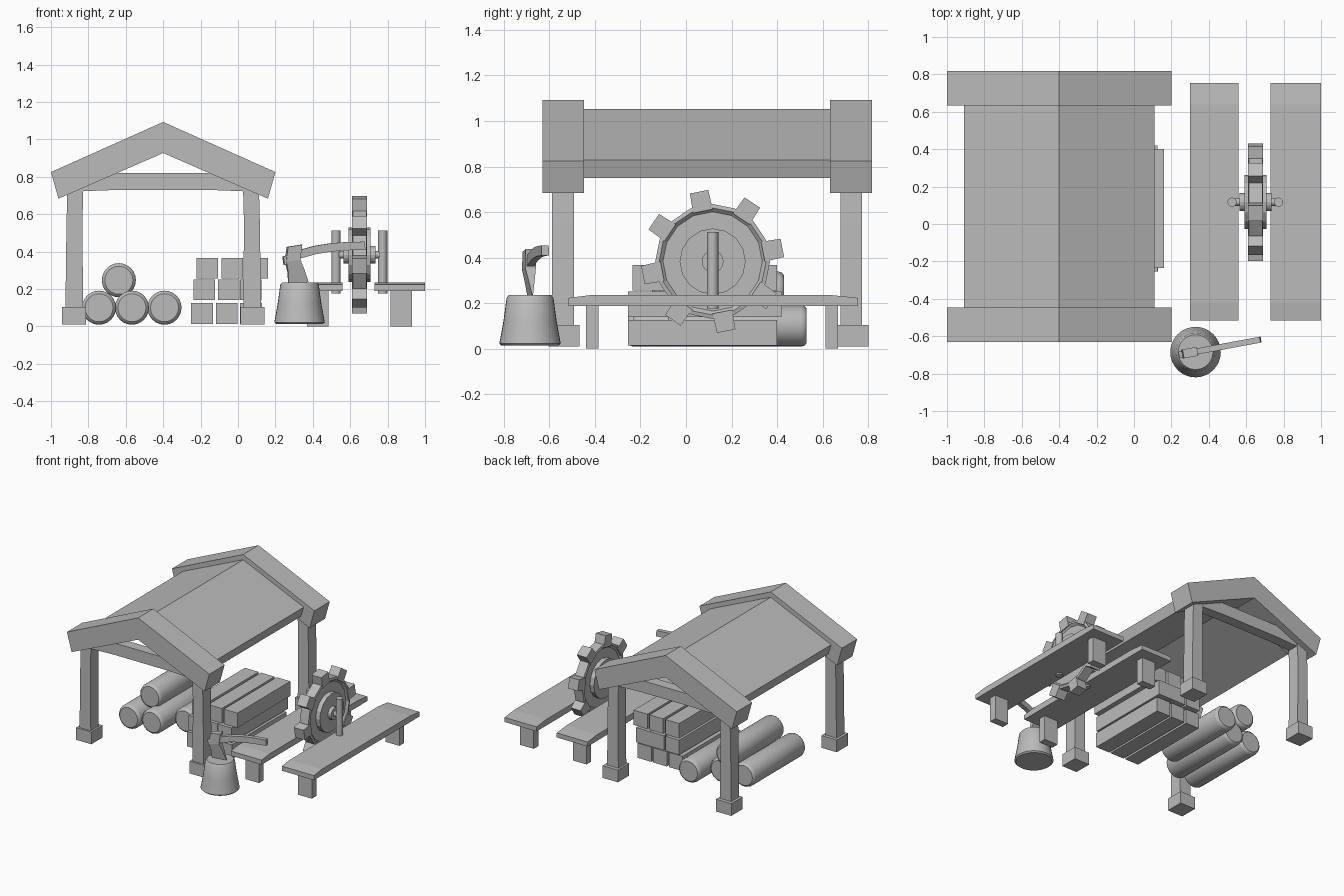
import bpy
import bmesh
from math import cos, sin, pi, radians
from mathutils import Matrix, Vector

default = bpy.data.objects.get("Cube")
if default:
    bpy.data.objects.remove(default, do_unlink=True)

grey = bpy.data.materials.new("plain_grey")
grey.use_nodes = True
grey.diffuse_color = (0.5, 0.5, 0.5, 1)
grey.node_tree.nodes["Principled BSDF"].inputs["Base Color"].default_value = (0.5, 0.5, 0.5, 1)


def finish(name, bm, smooth=False):
    bmesh.ops.recalc_face_normals(bm, faces=bm.faces)
    mesh = bpy.data.meshes.new(name)
    bm.to_mesh(mesh)
    bm.free()
    mesh.materials.append(grey)
    obj = bpy.data.objects.new(name, mesh)
    bpy.context.collection.objects.link(obj)
    if smooth:
        bpy.ops.object.select_all(action="DESELECT")
        obj.select_set(True)
        bpy.context.view_layer.objects.active = obj
        bpy.ops.object.shade_smooth_by_angle(angle=radians(35))
    return obj


def loft(name, rings, smooth=False):
    """Skin a list of equal-sized rings and cap both ends."""
    bm = bmesh.new()
    loops = [[bm.verts.new(p) for p in ring] for ring in rings]
    n = len(loops[0])
    for a, b in zip(loops, loops[1:]):
        for i in range(n):
            j = (i + 1) % n
            bm.faces.new((a[i], a[j], b[j], b[i]))
    bm.faces.new(loops[0])
    bm.faces.new(loops[-1])
    return finish(name, bm, smooth)


def box(name, x, y, z):
    return loft(name, [[(x[0], y[0], h), (x[1], y[0], h), (x[1], y[1], h), (x[0], y[1], h)] for h in z])


def prism_y(name, outline, y0, y1):
    return loft(name, [[(x, y, z) for x, z in outline] for y in (y0, y1)])


def prism_x(name, outline, x0, x1):
    return loft(name, [[(x, y, z) for y, z in outline] for x in (x0, x1)])


def lathe(name, profile, centre, axis, sides, smooth=False):
    """Revolve (distance along axis, radius) pairs around an axis."""
    turn = Vector((0, 0, 1)).rotation_difference(Vector(axis)).to_matrix()
    rings = []
    for d, r in profile:
        ring = [Vector((r * cos(2 * pi * i / sides), r * sin(2 * pi * i / sides), d)) for i in range(sides)]
        rings.append([Vector(centre) + turn @ p for p in ring])
    return loft(name, rings, smooth)


# Shed roof and gable frames, symmetric about the ridge
RIDGE = -0.4


def chevron(top, eave, inner, half, inner_half, low):
    right = [(half, eave), (inner_half, low)]
    return ([(RIDGE, top)] + [(RIDGE + x, z) for x, z in right] + [(RIDGE, inner)]
            + [(RIDGE - x, z) for x, z in reversed(right)])


gable = chevron(1.093, 0.825, 0.927, 0.6, 0.56, 0.683)
prism_y("roof_panels", chevron(1.053, 0.828, 0.965, 0.51, 0.485, 0.75), -0.45, 0.635)

for label, y0, y1, post_y, foot_y in (("front", -0.63, -0.447, -0.54, -0.535),
                                      ("back", 0.633, 0.818, 0.726, 0.733)):
    prism_y(label + "_gable", gable, y0, y1)
    # tie beam, bowed slightly upward
    beam = [(-0.84, 0.722), (-0.64, 0.73), (-0.16, 0.73), (0.04, 0.722), (0.04, 0.82), (-0.84, 0.82)]
    prism_y(label + "_tie_beam", beam, post_y - 0.04, post_y + 0.04)
    for side, s in (("right", -1), ("left", 1)):
        rings = []
        for z, inner, outer in ((0.08, 0.428, 0.523), (0.55, 0.432, 0.517), (0.74, 0.427, 0.512)):
            a, b = RIDGE + s * inner, RIDGE + s * outer
            rings.append([(a, post_y - 0.048, z), (b, post_y - 0.048, z),
                          (b, post_y + 0.048, z), (a, post_y + 0.048, z)])
        loft(f"{label}_{side}_post", rings)
        xs = sorted((RIDGE + s * 0.413, RIDGE + s * 0.542))
        box(f"{label}_{side}_foot", xs, (foot_y - 0.068, foot_y + 0.068), (0.01, 0.103))

# Stacked logs with softened ends
for x, z, y0, y1 in ((-0.743, 0.1, -0.255, 0.37), (-0.567, 0.1, -0.23, 0.4),
                     (-0.393, 0.1, -0.08, 0.53), (-0.637, 0.247, -0.15, 0.43)):
    length = y1 - y0
    lathe("log", [(0, 0.075), (0.008, 0.086), (0.022, 0.091), (length - 0.022, 0.091),
                  (length - 0.008, 0.086), (length, 0.075)], (x, y0, z), (0, 1, 0), 24, True)

# Pile of squared timbers, three rows of three
for row, (z, starts) in enumerate(((0.013, (-0.25, -0.118, 0.012)), (0.14, (-0.237, -0.108, 0.01)),
                                   (0.255, (-0.222, -0.087, 0.045)))):
    for col, x in enumerate(starts):
        y0 = -0.235 if row == 2 else -0.255
        y1 = 0.42 if row == 1 else 0.4
        box("timber", (x, x + 0.115), (y0, y1), (z, z + 0.112))

# Two benches with gently sloping ends
for x0, x1, leg in ((0.3, 0.56, 0.37), (0.73, 1.0, 0.815)):
    top = [(-0.515, 0.188), (0.755, 0.188), (0.755, 0.223), (0.64, 0.235), (-0.42, 0.235), (-0.515, 0.223)]
    prism_x("bench_top", top, x0, x1)
    for y in (-0.44, 0.612):
        box("bench_leg", (leg, leg + 0.115), (y, y + 0.056), (0, 0.19))

# Toothed wheel: rim with recessed web, thick centre disc and hub
WHEEL = Vector((0.65, 0.117, 0.383))
half_wheel = [(0.085, 0.036), (0.085, 0.048), (0.058, 0.048), (0.058, 0.145), (0.024, 0.145),
              (0.024, 0.218), (0.04, 0.235), (0.036, 0.252)]
lathe("saw_wheel", half_wheel + [(-d, r) for d, r in reversed(half_wheel)], WHEEL, (1, 0, 0), 16)
for i in range(8):
    turn = Matrix.Rotation(radians(11 + 45 * i), 3, "X")
    rings = []
    for r, w in ((0.225, 0.044), (0.312, 0.041)):
        corners = ((-0.041, -w), (0.041, -w), (0.041, w), (-0.041, w))
        rings.append([WHEEL + turn @ Vector((x, y, r)) for x, y in corners])
    loft("wheel_tooth", rings)

# Axle and the two upright crank bars
lathe("axle", [(-0.13, 0.02), (0.13, 0.02)], WHEEL, (1, 0, 0), 12, True)
for x in (0.524, 0.773):
    lathe("crank_bar", [(0, 0.025), (0.335, 0.025)], (x, WHEEL.y, 0.177), (0, 0, 1), 12, True)

# Chopping block
lathe("chopping_block", [(0.013, 0.125), (0.022, 0.135), (0.12, 0.117), (0.222, 0.103), (0.236, 0.093)],
      (0.329, -0.685, 0), (0, 0, 1), 32, True)

# Axe: built along x, then swung about the blade
place = Matrix.Translation((0.3, -0.688, 0)) @ Matrix.Rotation(radians(10.5), 4, "Z")

centre_line = [(-0.055, 0.35), (0.02, 0.382), (0.11, 0.407), (0.2, 0.422), (0.29, 0.429), (0.386, 0.431)]
rings = []
for x, z in centre_line:
    h = 0.022
    rings.append([(x, -0.016, z - h), (x, 0.016, z - h), (x - 0.006, 0.016, z + h), (x - 0.006, -0.016, z + h)])
loft("axe_handle", rings).matrix_world = place

rings = []
for z, a, b, w in ((0.225, -0.032, 0.078, 0.002), (0.29, -0.034, 0.054, 0.014), (0.345, -0.046, 0.03, 0.024),
                   (0.425, -0.037, 0.04, 0.024)):
    rings.append([(a, -w, z), (b, -w, z + 0.012), (b, w, z + 0.012), (a, w, z)])
loft("axe_head", rings).matrix_world = place
